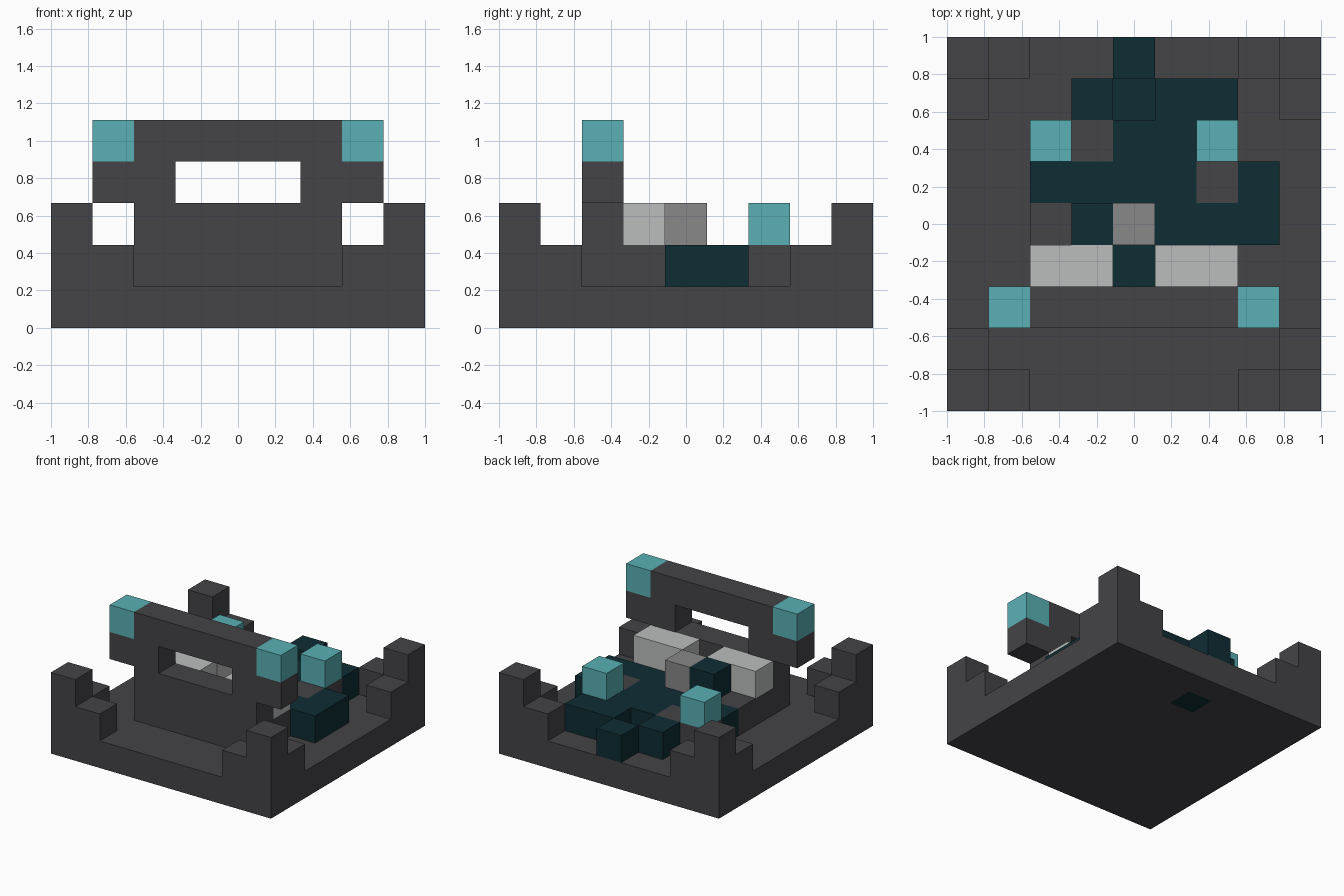
import bpy
import bmesh
from mathutils import Vector

cube = bpy.data.objects.get("Cube")
if cube:
    bpy.data.objects.remove(cube)

N = 9            # cells along each side
S = 2 / N        # cell size


def make_material(name, color):
    mat = bpy.data.materials.new(name)
    mat.use_nodes = True
    mat.diffuse_color = (*color, 1)
    mat.node_tree.nodes["Principled BSDF"].inputs["Base Color"].default_value = (*color, 1)
    return mat


charcoal = make_material("charcoal", (0.058, 0.056, 0.063))
deep_teal = make_material("deep teal", (0.0045, 0.026, 0.034))
aqua = make_material("aqua", (0.1, 0.434, 0.462))
pale_grey = make_material("pale grey", (0.5, 0.515, 0.515))
mid_grey = make_material("mid grey", (0.246, 0.246, 0.246))

parts = {}       # part name -> (material, set of cells)
filled = set()   # every occupied cell


def block(name, mat, cols, rows, layers):
    """Add a box of cells to a part; cells already taken are kept."""
    cells = parts.setdefault(name, (mat, set()))[1]
    for i in cols:
        for j in rows:
            for k in layers:
                if (i, j, k) not in filled:
                    filled.add((i, j, k))
                    cells.add((i, j, k))


def span(a, b):
    return range(a, b + 1)


# Base slab with a coloured cell running through it
block("floor_inlay", deep_teal, [4], [7], [0])
block("base_slab", charcoal, span(0, 8), span(0, 8), [0])

# Stepped corner posts
for cx, sx in ((0, 1), (8, -1)):
    for cy, sy in ((0, 1), (8, -1)):
        block("corner_posts", charcoal, [cx], [cy], [1, 2])
        block("corner_posts", charcoal, [cx + sx], [cy], [1])
        block("corner_posts", charcoal, [cx], [cy + sy], [1])

# Front wall with a slot and lit ends
block("front_wall", charcoal, span(2, 6), [2], [1, 2])
for cols in (span(1, 2), span(6, 7)):
    block("front_wall", charcoal, cols, [2], [3])
block("front_wall", charcoal, span(2, 6), [2], [4])
block("wall_lamps", aqua, [1, 7], [2], [4])

# Raised deck: charcoal cells first, then the teal fill
for cols, row in (([2, 3, 5, 6], 3), ([2, 4], 4), ([6], 5), ([2, 3, 6], 6)):
    block("deck_supports", charcoal, cols, [row], [1])
for cols, row in (([4], 3), ([3, 5, 6, 7], 4), ([2, 3, 4, 5, 7], 5),
                  ([4, 5], 6), ([3, 5, 6], 7), ([4], 8)):
    block("teal_deck", deep_teal, cols, [row], [1])

# Items standing on the deck
block("teal_stub", deep_teal, [3], [4], [2])
block("centre_console", mid_grey, [4], [4], [2])
block("pale_benches", pale_grey, [2, 3, 5, 6], [3], [2])
block("deck_lamps", aqua, [2, 6], [6], [2])


def build(name, mat, cells):
    """Skin the exposed sides of a part's cells and merge flat areas."""
    bm = bmesh.new()
    for cell in sorted(cells):
        centre = Vector(cell) + Vector((0.5, 0.5, 0.5))
        for axis in range(3):
            for sign in (-1, 1):
                n = Vector((0, 0, 0))
                n[axis] = sign
                if tuple(int(c + d) for c, d in zip(cell, n)) in filled:
                    continue
                u = Vector((0, 0, 0))
                u[(axis + 1) % 3] = 0.5
                v = n.cross(u)
                mid = centre + n / 2
                ring = (mid - u - v, mid + u - v, mid + u + v, mid - u + v)
                bm.faces.new([bm.verts.new((p.x * S - 1, p.y * S - 1, p.z * S))
                              for p in ring])
    bmesh.ops.remove_doubles(bm, verts=bm.verts, dist=0.001)
    bmesh.ops.dissolve_limit(bm, angle_limit=0.01, verts=bm.verts, edges=bm.edges)
    mesh = bpy.data.meshes.new(name)
    bm.to_mesh(mesh)
    bm.free()
    mesh.materials.append(mat)
    bpy.context.collection.objects.link(bpy.data.objects.new(name, mesh))


for part_name, (part_mat, part_cells) in parts.items():
    build(part_name, part_mat, part_cells)
